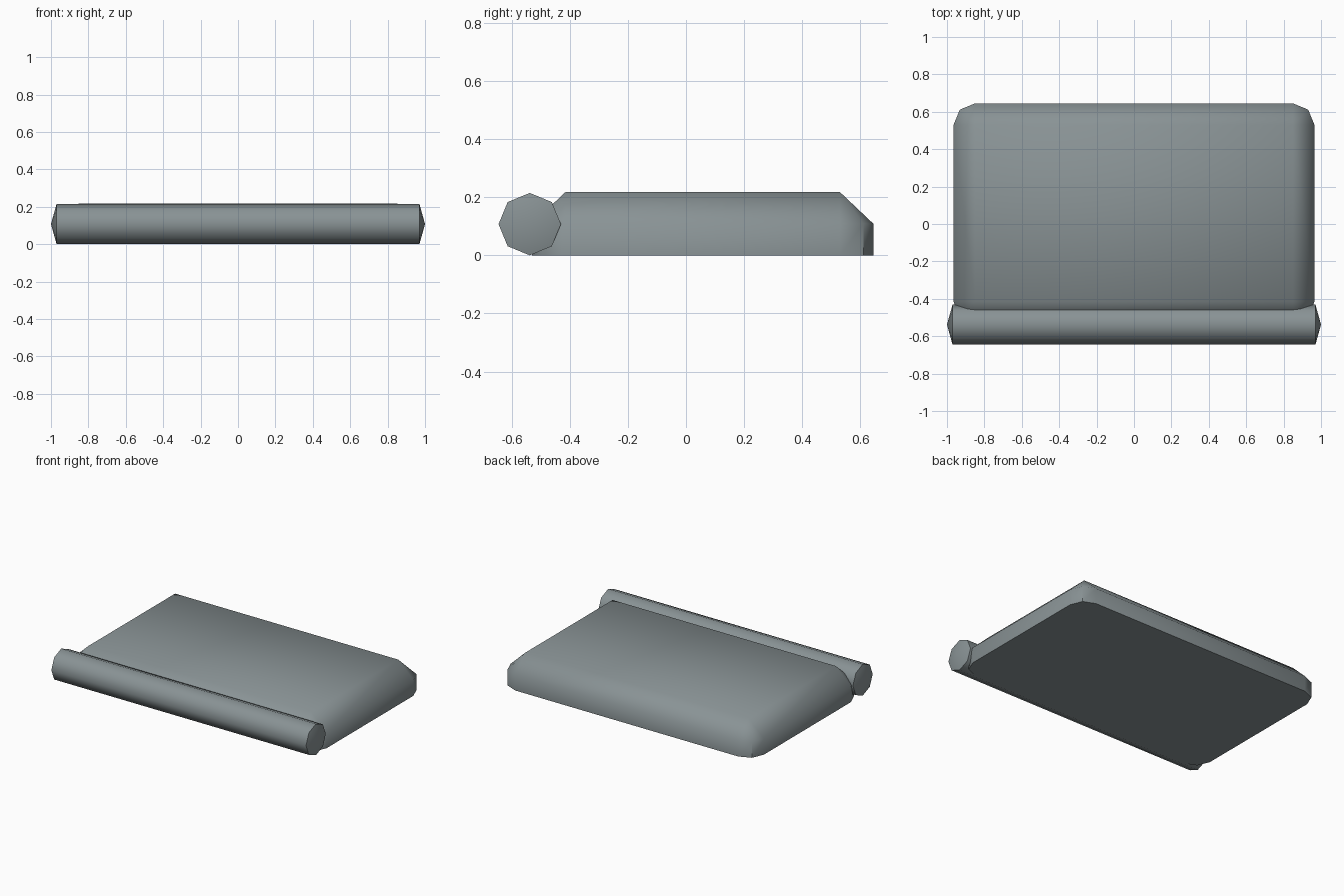
import bpy, bmesh, math

if "Cube" in bpy.data.objects:
    bpy.data.objects.remove(bpy.data.objects["Cube"])

grey = bpy.data.materials.new("slate_grey")
grey.diffuse_color = (0.25, 0.29, 0.30, 1)
grey.use_nodes = True
grey.node_tree.nodes["Principled BSDF"].inputs["Base Color"].default_value = grey.diffuse_color


def finish(bm, name, angle):
    bmesh.ops.recalc_face_normals(bm, faces=bm.faces)
    mesh = bpy.data.meshes.new(name)
    bm.to_mesh(mesh)
    bm.free()
    mesh.materials.append(grey)
    obj = bpy.data.objects.new(name, mesh)
    bpy.context.collection.objects.link(obj)
    bpy.ops.object.select_all(action='DESELECT')
    obj.select_set(True)
    bpy.context.view_layer.objects.active = obj
    bpy.ops.object.shade_smooth_by_angle(angle=math.radians(angle))
    return obj


# Slab: rounded-corner walls, chamfer rising to a sharp-cornered top
X, Y0, Y1, R = 0.85, -0.415, 0.53, 0.115
corners = [(X, Y1, 0), (-X, Y1, 90), (-X, Y0, 180), (X, Y0, 270)]
bm = bmesh.new()
top = [bm.verts.new((x, y, 0.218)) for x, y, a in corners]
arcs = [[[bm.verts.new((x + R * math.cos(math.radians(a + s)),
                        y + R * math.sin(math.radians(a + s)), z))
          for s in (0, 45, 90)] for x, y, a in corners] for z in (0, 0.109)]
low, mid = ([v for arc in ring for v in arc] for ring in arcs)
bm.faces.new(top)
bm.faces.new(low[::-1])
for i in range(12):
    j = (i + 1) % 12
    bm.faces.new((low[i], low[j], mid[j], mid[i]))
    if i % 3 == 2:
        bm.faces.new((mid[i], mid[j], top[j // 3], top[i // 3]))
    else:
        bm.faces.new((mid[i], mid[j], top[i // 3]))
finish(bm, "slab", 45)

# Front roll: eight-sided bar with shallow pointed ends
bm = bmesh.new()
cy, cz, r = -0.538, 0.1075, 0.1075
rings = [[bm.verts.new((x, cy + r * math.cos(k * math.pi / 4),
                        cz + r * math.sin(k * math.pi / 4)))
          for k in range(8)] for x in (-0.97, 0.97)]
tips = [bm.verts.new((x, cy, cz)) for x in (-1, 1)]
for k in range(8):
    n = (k + 1) % 8
    bm.faces.new((rings[0][k], rings[0][n], rings[1][n], rings[1][k]))
    for ring, tip in zip(rings, tips):
        bm.faces.new((ring[k], ring[n], tip))
finish(bm, "front_roll", 46)
